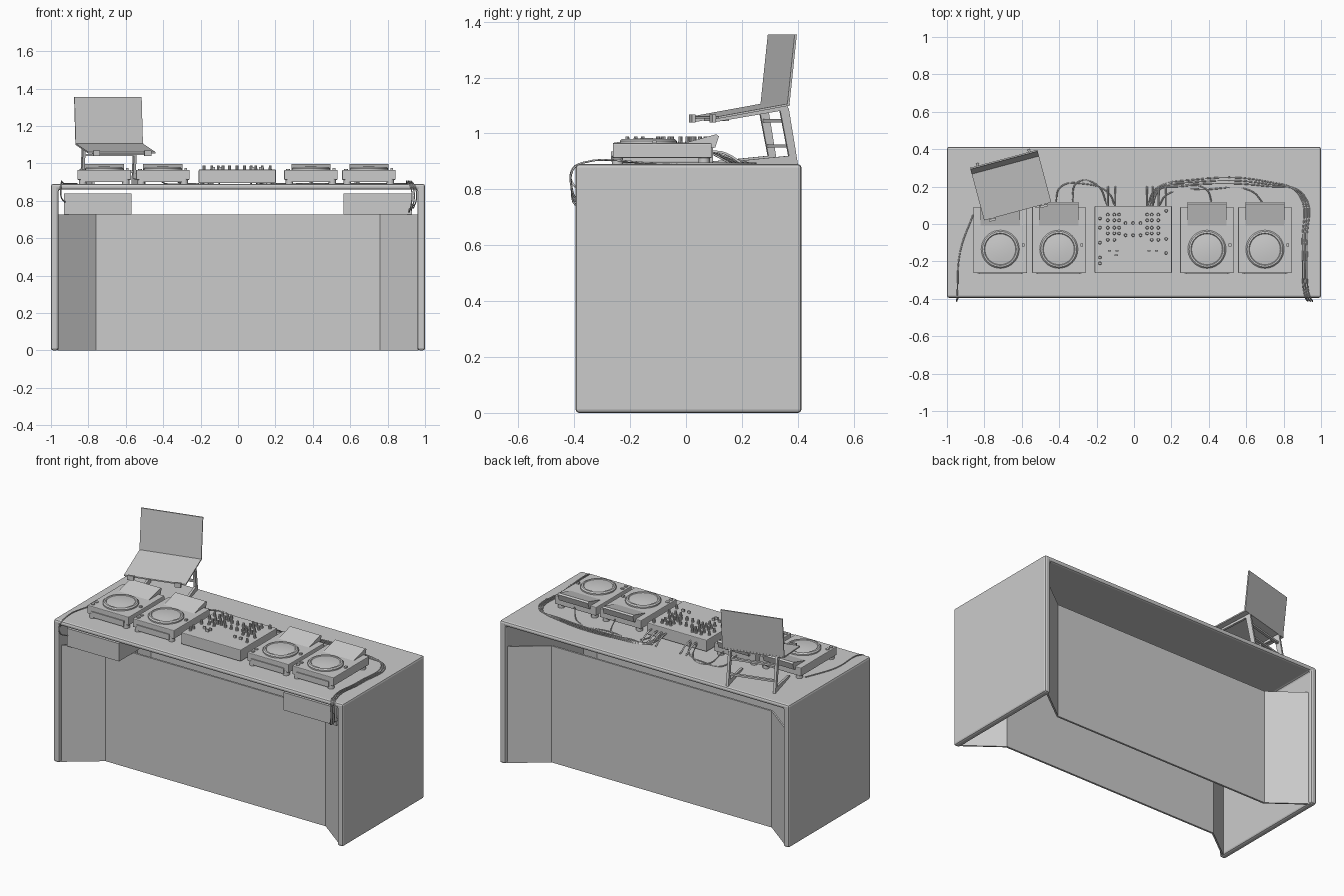
import bpy, bmesh, math
from mathutils import Matrix, Vector

if "Cube" in bpy.data.objects:
    bpy.data.objects.remove(bpy.data.objects["Cube"], do_unlink=True)

grey = bpy.data.materials.new("plain_grey")
grey.use_nodes = True
grey.diffuse_color = (0.6, 0.6, 0.6, 1)
grey.node_tree.nodes["Principled BSDF"].inputs["Base Color"].default_value = (0.6, 0.6, 0.6, 1)

TOP = 0.89      # desk surface height
MID = 0.01      # depth centre of the desk


def finish(name, bm, bevel=0.0, smooth=False, matrix=None):
    bmesh.ops.recalc_face_normals(bm, faces=bm.faces)
    mesh = bpy.data.meshes.new(name)
    bm.to_mesh(mesh)
    bm.free()
    mesh.materials.append(grey)
    ob = bpy.data.objects.new(name, mesh)
    bpy.context.collection.objects.link(ob)
    if matrix:
        ob.matrix_world = matrix
    if bevel:
        mod = ob.modifiers.new("bevel", "BEVEL")
        mod.width, mod.segments = bevel, 2
    if smooth:
        bpy.ops.object.select_all(action="DESELECT")
        ob.select_set(True)
        bpy.context.view_layer.objects.active = ob
        bpy.ops.object.shade_smooth_by_angle(angle=math.radians(35))
    return ob


def box(name, x, y, z, bevel=0.0, matrix=None):
    """Box from (min, max) pairs."""
    bm = bmesh.new()
    bmesh.ops.create_cube(bm, size=1)
    for v in bm.verts:
        v.co = [(a + b) / 2 + c * (b - a) for (a, b), c in zip((x, y, z), v.co)]
    return finish(name, bm, bevel, matrix=matrix)


def prism(name, points, axis, lo, hi, bevel=0.0, matrix=None):
    """Extrude a 2D outline along x, y or z."""
    def place(p, t):
        return {"x": (t, *p), "y": (p[0], t, p[1]), "z": (*p, t)}[axis]
    bm = bmesh.new()
    face = bm.faces.new([bm.verts.new(place(p, lo)) for p in points])
    out = bmesh.ops.extrude_face_region(bm, geom=[face])
    shift = Vector(place((0, 0), hi - lo))
    bmesh.ops.translate(bm, vec=shift, verts=[g for g in out["geom"] if isinstance(g, bmesh.types.BMVert)])
    return finish(name, bm, bevel, matrix=matrix)


def lathe(name, profile, loc, sides=32):
    """Stack of rings (radius, height) around z."""
    bm = bmesh.new()
    rings = []
    for r, h in profile:
        rings.append([bm.verts.new((loc[0] + r * math.cos(i * math.tau / sides),
                                    loc[1] + r * math.sin(i * math.tau / sides),
                                    loc[2] + h)) for i in range(sides)])
    for a, b in zip(rings, rings[1:]):
        for i in range(sides):
            j = (i + 1) % sides
            bm.faces.new((a[i], a[j], b[j], b[i]))
    bm.faces.new(rings[-1])
    bm.faces.new(rings[0][::-1])
    return finish(name, bm, smooth=True)


def cable(name, points, radius=0.0035):
    curve = bpy.data.curves.new(name, "CURVE")
    curve.dimensions = "3D"
    curve.bevel_depth, curve.bevel_resolution, curve.resolution_u = radius, 1, 6
    spline = curve.splines.new("BEZIER")
    spline.bezier_points.add(len(points) - 1)
    for bp, p in zip(spline.bezier_points, points):
        bp.co = p
        bp.handle_left_type = bp.handle_right_type = "AUTO"
    curve.materials.append(grey)
    ob = bpy.data.objects.new(name, curve)
    bpy.context.collection.objects.link(ob)


# Desk shell: top and two sides in one arch
half = [(1, 0), (1, TOP), (-1, TOP), (-1, 0), (-0.96, 0), (-0.96, 0.86), (0.96, 0.86), (0.96, 0)]
prism("desk_shell", half, "y", -0.395, 0.413, bevel=0.012)

# Recessed front and back panels with angled wings
for name, s in (("front_panel", -1), ("back_panel", 1)):
    outer = [(-0.965, 0.385), (-0.76, 0.23), (0.76, 0.23), (0.965, 0.385)]
    inner = [(x, y - 0.012) for x, y in reversed(outer)]
    prism(name, [(x, MID + s * y) for x, y in outer + inner], "z", 0, 0.727)

# Boxes hung under the desk top
for name, lo, hi in (("right_under_box", -0.93, -0.57), ("left_under_box", 0.565, 0.93)):
    box(name, (lo, hi), (-0.36, -0.16), (0.727, 0.838))


# Media players with jog wheel and raised display
def player(name, cx):
    w = 0.143
    box(name + "_body", (cx - w, cx + w), (-0.262, 0.092), (0.912, 0.965), bevel=0.004)
    box(name + "_front_lip", (cx - w + 0.03, cx + w - 0.03), (-0.268, -0.255), (0.9, 0.935))
    for sx in (-1, 1):
        for y in (-0.245, 0.065):
            lathe(name + "_foot", [(0.02, 0), (0.02, 0.03)], (cx + sx * 0.115, y, TOP), 12)
    wedge = [(-0.02, 0.962), (0.108, 0.997), (0.118, 0.99), (0.105, 0.95), (0.08, 0.945)]
    prism(name + "_display", wedge, "x", cx - 0.105, cx + 0.105)
    lathe(name + "_jog_wheel", [(0.102, 0), (0.102, 0.01), (0.095, 0.017), (0.086, 0.018),
                                (0.082, 0.014), (0.05, 0.018), (0.015, 0.02)], (cx, -0.135, 0.963), 40)
    for i in range(2):
        lathe(name + "_button", [(0.011, 0), (0.011, 0.006)], (cx - 0.122, -0.235 + i * 0.035, 0.964), 12)
    box(name + "_pitch_fader", (cx + 0.115, cx + 0.13), (-0.12, -0.105), (0.96, 0.975))


for i, cx in enumerate((-0.715, -0.402, 0.39, 0.7)):
    player("player_%d" % (i + 1), cx)

# Mixer with knobs and faders
box("mixer_body", (-0.21, 0.202), (-0.262, 0.097), (0.895, 0.967), bevel=0.004)
for sx in (-0.17, 0.165):
    for y in (-0.22, 0.06):
        lathe("mixer_foot", [(0.015, 0), (0.015, 0.01)], (sx, y, TOP), 12)


def knob(x, y):
    lathe("mixer_knob", [(0.009, 0), (0.008, 0.006), (0.007, 0.024)], (x, y, 0.966), 10)


for sx in (-1, 1):
    for x in (0.135, 0.1, 0.075):
        for y in (0.05, 0.02, -0.02, -0.05, -0.085):
            if x > 0.08 or y > -0.06:
                knob(sx * x - 0.005, y)
for y in (0.03, -0.02, -0.1, -0.18, -0.21):
    knob(-0.182, y)
for y in (0.07, -0.08, -0.155):
    knob(0.172, y)
for x in (-0.045, -0.005, 0.035):
    for y in (0.005, -0.06):
        knob(x, y)
for x in (-0.13, -0.09, 0.08, 0.12):
    box("channel_fader", (x - 0.008, x + 0.008), (-0.148, -0.14), (0.96, 0.982))
box("cross_fader", (-0.105, -0.085), (-0.17, -0.162), (0.96, 0.982))

# Laptop on its stand, turned on the desk
turn = Matrix.Translation((-0.656, 0.196, 0)) @ Matrix.Rotation(math.radians(15), 4, "Z")
base = [(-0.133, 1.053), (-0.133, 1.061), (0.133, 1.108), (0.133, 1.1)]
prism("laptop_base", base, "x", -0.186, 0.186, matrix=turn)
lid = [(0.123, 1.106), (0.131, 1.106), (0.158, 1.355), (0.15, 1.355)]
prism("laptop_screen", lid, "x", -0.186, 0.186, matrix=turn)

arm = [(-0.14, 1.04), (-0.14, 1.052), (0.133, 1.1), (0.138, 1.086)]
leg = [(0.105, 1.09), (0.138, 1.09), (0.172, TOP), (0.145, TOP)]
foot = [(0.16, TOP), (-0.07, TOP), (-0.07, 0.9), (0.16, 0.922)]
for sx in (-1, 1):
    lo, hi = sx * 0.142 - 0.007, sx * 0.142 + 0.007
    for part, outline in (("arm", arm), ("leg", leg), ("foot", foot)):
        prism("stand_" + part, outline, "x", lo, hi, matrix=turn)
    box("stand_stop", (lo - 0.012, hi + 0.012), (-0.148, -0.135), (1.04, 1.068), matrix=turn)
for y, z in ((0.127, 1.045), (0.142, 0.955), (-0.09, 1.05)):
    box("stand_crossbar", (-0.142, 0.142), (y - 0.008, y + 0.008), (z - 0.006, z + 0.006), matrix=turn)

# Plugs and cables behind the mixer
Z = TOP + 0.003
for x in (-0.14, -0.1, 0.07, 0.1, 0.13, 0.17):
    cable("mixer_plug", [(x, 0.09, 0.935), (x, 0.135, 0.93), (x, 0.2, Z)], 0.005)
cable("right_player_cable", [(-0.42, 0.1, 0.93), (-0.39, 0.2, Z), (-0.27, 0.215, Z), (-0.14, 0.17, Z), (-0.1, 0.09, 0.93)])
cable("right_player_cable", [(-0.33, 0.1, 0.93), (-0.3, 0.225, Z), (-0.2, 0.21, Z), (-0.14, 0.09, 0.93)])
cable("left_player_cable", [(0.1, 0.09, 0.93), (0.13, 0.18, Z), (0.24, 0.2, Z), (0.38, 0.19, Z), (0.42, 0.1, 0.93)])
cable("left_player_cable", [(0.13, 0.09, 0.93), (0.18, 0.16, Z), (0.4, 0.185, Z), (0.62, 0.18, Z), (0.7, 0.1, 0.93)])

# Long cables running to the front corners and over the edge
for i in range(3):
    d = i * 0.012
    cable("long_cable", [(0.07 + d, 0.09, 0.93), (0.12 + d, 0.19, Z), (0.3, 0.235 - d, Z),
                         (0.72, 0.225 - d, Z), (0.88 + d, 0.16, Z), (0.9 + d, -0.1, Z),
                         (0.91 + d, -0.37, Z + 0.002), (0.925 + d, -0.405, 0.87),
                         (0.93 + d, -0.41, 0.81), (0.915 + d, -0.385, 0.74 + d), (0.92 + d, -0.34, 0.78)])
cable("corner_cable", [(-0.86, 0.05, Z), (-0.93, -0.15, Z), (-0.945, -0.37, Z + 0.002),
                       (-0.947, -0.408, 0.87), (-0.945, -0.405, 0.82), (-0.92, -0.35, 0.79)])
